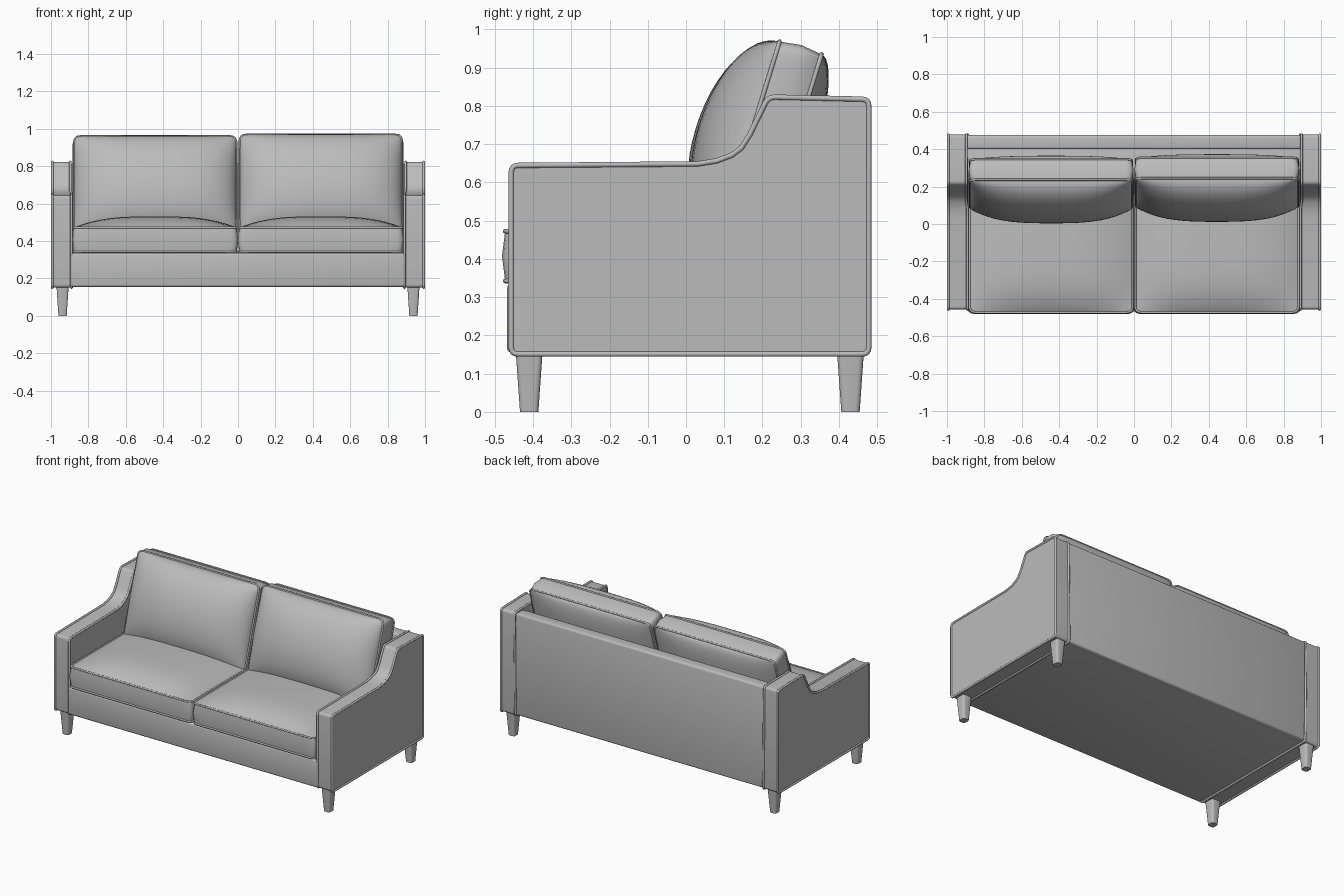
import bpy, bmesh, math
from mathutils import Vector, Matrix

if "Cube" in bpy.data.objects:
    bpy.data.objects.remove(bpy.data.objects["Cube"])

fabric = bpy.data.materials.new("grey fabric")
fabric.diffuse_color = (0.5, 0.5, 0.5, 1)
fabric.use_nodes = True
fabric.node_tree.nodes["Principled BSDF"].inputs["Base Color"].default_value = fabric.diffuse_color


def finish(name, bm, angle=40):
    bmesh.ops.recalc_face_normals(bm, faces=bm.faces)
    me = bpy.data.meshes.new(name)
    bm.to_mesh(me)
    bm.free()
    me.materials.append(fabric)
    ob = bpy.data.objects.new(name, me)
    bpy.context.collection.objects.link(ob)
    bpy.ops.object.select_all(action='DESELECT')
    ob.select_set(True)
    bpy.context.view_layer.objects.active = ob
    bpy.ops.object.shade_smooth_by_angle(angle=math.radians(angle))
    return ob


def piping(name, pts, radius=0.006):
    """Closed round cord along the given points."""
    cu = bpy.data.curves.new(name, 'CURVE')
    cu.dimensions = '3D'
    cu.bevel_depth = radius
    cu.bevel_resolution = 2
    sp = cu.splines.new('POLY')
    sp.points.add(len(pts) - 1)
    for p, co in zip(sp.points, pts):
        p.co = (*co, 1)
    sp.use_cyclic_u = True
    tmp = bpy.data.objects.new(name + " path", cu)
    bpy.context.collection.objects.link(tmp)
    bm = bmesh.new()
    me = tmp.to_mesh()
    bm.from_mesh(me)
    tmp.to_mesh_clear()
    bpy.data.objects.remove(tmp)
    return finish(name, bm, 60)


def box(name, lo, hi, bevel):
    bm = bmesh.new()
    bmesh.ops.create_cube(bm, size=1)
    lo, hi = Vector(lo), Vector(hi)
    for v in bm.verts:
        v.co = [(lo[i] + hi[i]) / 2 + v.co[i] * (hi[i] - lo[i]) for i in range(3)]
    bmesh.ops.bevel(bm, geom=bm.edges[:], offset=bevel, segments=3,
                    profile=0.5, affect='EDGES', clamp_overlap=True)
    return finish(name, bm)


def round_path(pts, r):
    """Replace sharp corners of a closed 2D path with small curves."""
    out = []
    for i, p in enumerate(pts):
        p = Vector(p)
        a = Vector(pts[i - 1]) - p
        b = Vector(pts[(i + 1) % len(pts)]) - p
        if math.pi - a.angle(b) < 0.6:
            out.append(p)
            continue
        a, b = p + a.normalized() * r, p + b.normalized() * r
        for k in range(5):
            t = k / 4
            out.append(a * (1 - t) ** 2 + p * 2 * t * (1 - t) + b * t * t)
    return out


def cushion(name, w, h, t, crown_front, crown_back, fu, fv, matrix, n=24):
    """Boxed cushion: two crowned panels, a gusset and two piped seams."""
    r = 0.03
    bm = bmesh.new()
    steps = [math.sin((2 * i / n - 1) * math.pi / 2) for i in range(n + 1)]

    def panel(sign, crown):
        rows = []
        for v in steps:
            row = []
            for u in steps:
                x, y = u * w / 2, v * h / 2
                dx, dy = abs(x) - (w / 2 - r), abs(y) - (h / 2 - r)
                if dx > 0 and dy > 0 and max(dx, dy) > 0:   # rounded corners
                    k = max(dx, dy) / math.hypot(dx, dy)
                    x = math.copysign(w / 2 - r + dx * k, x)
                    y = math.copysign(h / 2 - r + dy * k, y)
                z = t / 2 + crown * fu(abs(u)) * fv(abs(v))
                row.append(bm.verts.new((x, y, sign * z)))
            rows.append(row)
        for j in range(n):
            for i in range(n):
                bm.faces.new((rows[j][i], rows[j][i + 1], rows[j + 1][i + 1], rows[j + 1][i]))
        return (rows[0][:-1] + [row[-1] for row in rows[:-1]]
                + rows[-1][:0:-1] + [row[0] for row in rows[:0:-1]])

    top, bot = panel(1, crown_front), panel(-1, crown_back)
    mid = [bm.verts.new((a.co.x * (1 + 0.016 / w), a.co.y * (1 + 0.016 / h), 0)) for a in top]
    for p, q in ((top, mid), (mid, bot)):
        for i in range(len(p)):
            bm.faces.new((p[i - 1], p[i], q[i], q[i - 1]))
    seams = [[matrix @ v.co for v in loop] for loop in (top, bot)]
    bm.transform(matrix)
    finish(name, bm, 50)
    for label, pts in zip(("front", "back"), seams):
        piping(f"{name} {label} piping", pts)


# base, bottom and back panel
box("base", (-0.893, -0.468, 0.155), (0.893, 0.45, 0.335), 0.012)
box("back_panel", (-0.893, 0.40, 0.155), (0.893, 0.476, 0.815), 0.012)

# arm side profile (y, z)
profile = round_path([(-0.457, 0.151), (-0.457, 0.644), (0.03, 0.648), (0.08, 0.656),
                      (0.12, 0.671), (0.145, 0.69), (0.167, 0.725), (0.215, 0.823),
                      (0.478, 0.817), (0.478, 0.151)], 0.018)


def lean(z):
    """The front view shows the arm's inner side a little wider low down."""
    return 0.888 if z < 0.66 else 0.894


for side, word in ((-1, "left"), (1, "right")):
    # arm
    bm = bmesh.new()
    outer = [bm.verts.new((side * 0.994, y, z)) for y, z in profile]
    inner = [bm.verts.new((side * lean(z), y, z)) for y, z in profile]
    bm.faces.new(outer)
    bm.faces.new(inner)
    for i in range(len(outer)):
        bm.faces.new((outer[i - 1], outer[i], inner[i], inner[i - 1]))
    finish(f"{word}_arm", bm)
    piping(f"{word}_arm_outer_piping", [v for v in [(side * 0.993, y, z) for y, z in profile]], 0.007)
    piping(f"{word}_arm_inner_piping", [(side * (lean(z) + 0.002), y, z) for y, z in profile], 0.007)

    # tapered legs
    for y, place in ((-0.41, "front"), (0.43, "back")):
        bm = bmesh.new()
        bmesh.ops.create_cube(bm, size=1)
        for v in bm.verts:
            s = 0.07 if v.co.z > 0 else 0.048
            v.co = (side * 0.938 + v.co.x * s * 0.92, y + v.co.y * s, 0.155 if v.co.z > 0 else 0)
        upright = [e for e in bm.edges if abs(e.verts[0].co.z - e.verts[1].co.z) > 0.1]
        bmesh.ops.bevel(bm, geom=upright, offset=0.012, segments=3, profile=0.5, affect='EDGES')
        finish(f"{word}_{place}_leg", bm)

    # seat cushion
    cushion(f"{word}_seat_cushion", 0.872, 0.73, 0.13, 0.06, 0.0,
            lambda u: 1 - u ** 3, lambda v: 1 - v ** 4,
            Matrix.Translation((side * 0.443, -0.108, 0.407)))

    # leaning back cushion, the right one slightly higher
    shift = 0 if side > 0 else -0.008
    cushion(f"{word}_back_cushion", 0.866, 0.54, 0.115, 0.138, 0.06,
            lambda u: max(0, 1 - u ** 3) ** 0.6, lambda v: math.sqrt(max(0, 1 - v * v)),
            Matrix.Translation((side * 0.443, 0.2205 + shift, 0.693 + shift))
            @ Matrix.Rotation(math.radians(73), 4, 'X'))
